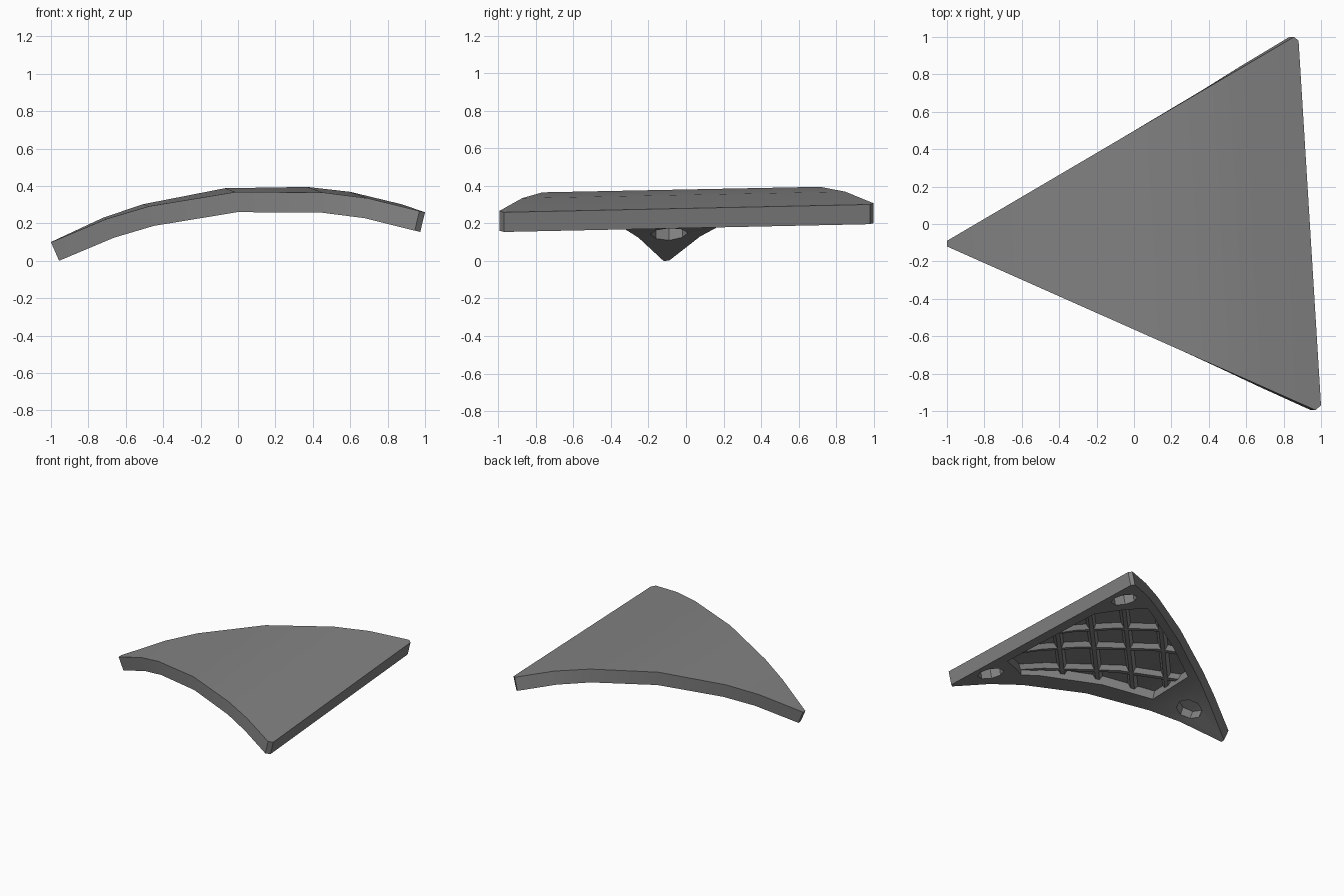
import bpy, bmesh, math
from mathutils import Vector

if "Cube" in bpy.data.objects:
    bpy.data.objects.remove(bpy.data.objects["Cube"])

# Curvature profile of the top surface: (distance across the bend, height)
PROFILE = [(-1.006, .102), (-.715, .23), (-.495, .299), (-.045, .379),
           (.409, .381), (.647, .352), (.945, .279)]
THICK, DEPTH, RIB_H = .108, .078, .036
RIB_TOP, RIB_BASE = .03, .075
SKEW, TILT = .056, .02          # the bend axis runs slightly off the y axis

GREY = bpy.data.materials.new("dark_grey")
GREY.diffuse_color = (.225, .225, .225, 1)
GREY.use_nodes = True
GREY.node_tree.nodes["Principled BSDF"].inputs["Base Color"].default_value = GREY.diffuse_color


def slope(i):
    (u0, z0), (u1, z1) = PROFILE[i], PROFILE[i + 1]
    return (z1 - z0) / (u1 - u0)


def station_normal(i):
    n = len(PROFILE)
    s = (slope(max(i - 1, 0)) + slope(min(i, n - 2))) / 2
    return Vector((-s, 1)).normalized()


def bend(co):
    """Flat (x, y, -depth below the skin) to the curved panel."""
    u = co.x + SKEW * co.y
    i = 0
    while i < len(PROFILE) - 2 and u > PROFILE[i + 1][0]:
        i += 1
    t = (u - PROFILE[i][0]) / (PROFILE[i + 1][0] - PROFILE[i][0])
    n = station_normal(i).lerp(station_normal(i + 1), t)
    z = PROFILE[i][1] + t * (PROFILE[i + 1][1] - PROFILE[i][1])
    return Vector((co.x + n.x * co.z, co.y, z + TILT * co.y + n.y * co.z))


def prism(name, outline, z0, z1, upper=None):
    """Solid between an outline at z0 and the same (or another) one at z1."""
    bm = bmesh.new()
    low = [bm.verts.new((x, y, z0)) for x, y in outline]
    top = [bm.verts.new((x, y, z1)) for x, y in upper or outline]
    bm.faces.new(low)
    bm.faces.new(top)
    for i in range(len(low)):
        bm.faces.new((low[i - 1], low[i], top[i], top[i - 1]))
    bmesh.ops.recalc_face_normals(bm, faces=bm.faces)
    me = bpy.data.meshes.new(name)
    bm.to_mesh(me)
    bm.free()
    me.materials.append(GREY)
    ob = bpy.data.objects.new(name, me)
    bpy.context.collection.objects.link(ob)
    return ob


def boolean(ob, cutter, op):
    mod = ob.modifiers.new("cut", "BOOLEAN")
    mod.operation, mod.object, mod.solver = op, cutter, "EXACT"
    cutter.hide_render = True
    bpy.context.view_layer.update()
    me = bpy.data.meshes.new_from_object(
        ob.evaluated_get(bpy.context.evaluated_depsgraph_get()))
    ob.modifiers.clear()
    ob.data = me


def curve(ob):
    """Slice at each facet line, bend, and smooth the gentle curvature."""
    bm = bmesh.new()
    bm.from_mesh(ob.data)
    for u, _ in PROFILE[1:-1]:
        bmesh.ops.bisect_plane(bm, geom=bm.verts[:] + bm.edges[:] + bm.faces[:],
                               plane_co=(u, 0, 0), plane_no=(1, SKEW, 0), dist=1e-5)
    for v in bm.verts:
        v.co = bend(v.co)
    bm.normal_update()
    for f in bm.faces:
        f.smooth = True
    for e in bm.edges:
        e.smooth = e.calc_face_angle(math.pi) < math.radians(25)
    bm.to_mesh(ob.data)
    bm.free()


# Triangular panel with clipped corners
panel = prism("curved_panel", [(-1, -.12), (.97, -.995), (1, -.97),
                               (.88, .98), (.855, 1), (-1, -.09)], -THICK, 0)

# Underside recess
recess_outline = [(-.4, -.23), (.58, -.64), (.86, -.48),
                  (.79, .45), (.46, .69), (-.4, .18)]
recess = prism("recess_cutter", recess_outline, -THICK - .05, -THICK + DEPTH)
boolean(panel, recess, "DIFFERENCE")

# Eight-sided blind sockets at the three corners
cutters = [recess]
for cx, cy in [(-.65, -.09), (.74, .74), (.83, -.71)]:
    ring = [(cx + .1 * math.cos(k * math.pi / 4),
             cy + .1 * math.sin(k * math.pi / 4)) for k in range(8)]
    c = prism("socket_cutter", ring, -THICK - .05, -THICK + .075)
    boolean(panel, c, "DIFFERENCE")
    cutters.append(c)
curve(panel)

# Diagonal stiffening ribs, tapered, on the recess floor
floor = -THICK + DEPTH
clip = prism("rib_clip", recess_outline, -THICK - .05, floor + .01)
cutters.append(clip)


def rib_family(name, angle, offsets):
    d = Vector((math.cos(angle), math.sin(angle)))
    n = Vector((-d.y, d.x))

    def bar(p, w):
        return [n * (p + s * w / 2) + d * e
                for s, e in ((-1, -2), (-1, 2), (1, 2), (1, -2))]

    for p in offsets:
        rib = prism(name, bar(p, RIB_TOP), floor - RIB_H, floor + .003,
                    bar(p, RIB_BASE))
        boolean(rib, clip, "INTERSECT")
        curve(rib)


rib_family("rib_rising", math.radians(46), [-.55, -.29, -.03, .23])
rib_family("rib_falling", math.radians(-35), [-.2, .13, .42])

for c in cutters:
    bpy.data.objects.remove(c)
